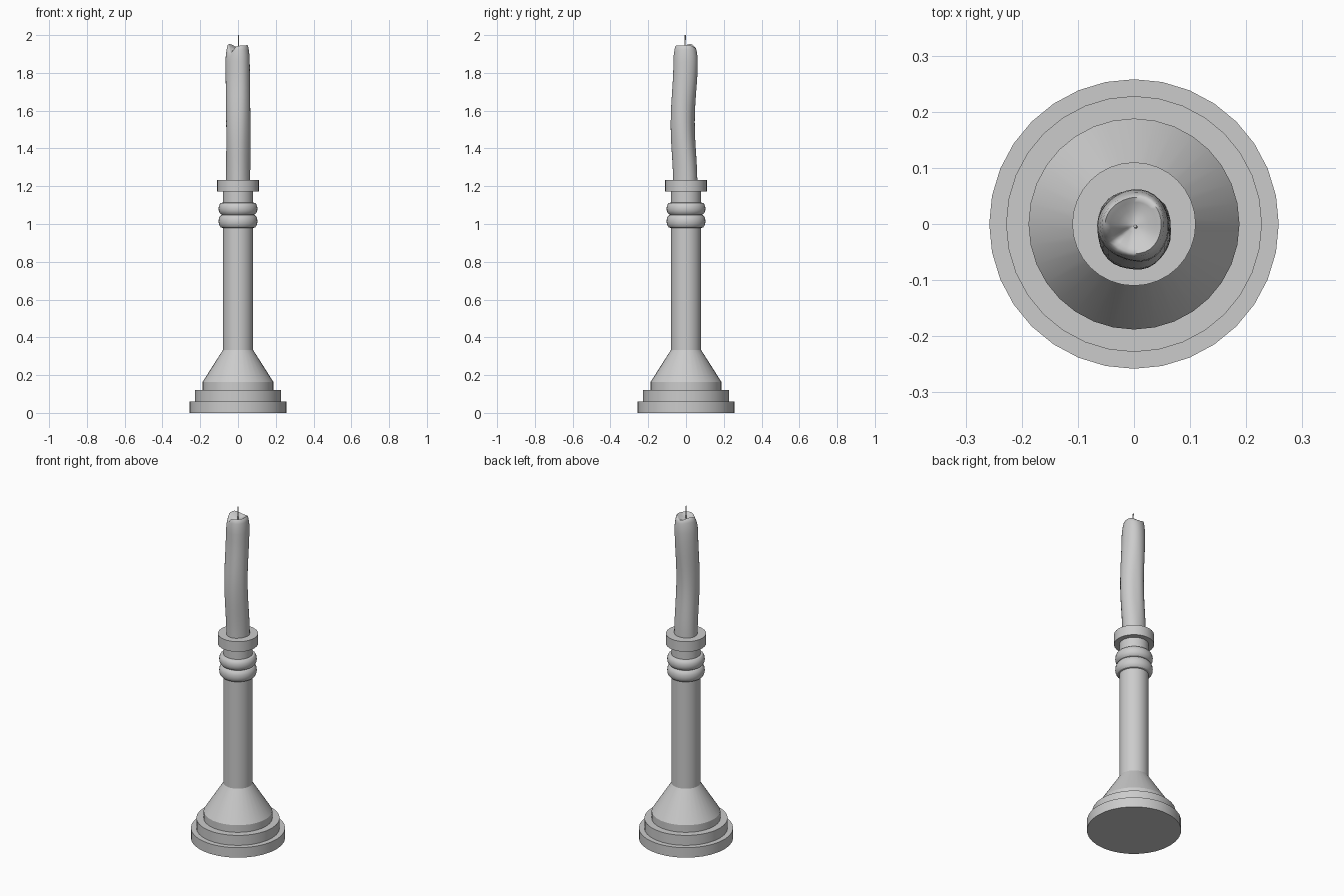
import bpy, bmesh
from math import sin, cos, pi, exp

if "Cube" in bpy.data.objects:
    bpy.data.objects.remove(bpy.data.objects["Cube"])

SIDES = 32


def finish(name, bm, angle):
    bmesh.ops.recalc_face_normals(bm, faces=bm.faces[:])
    me = bpy.data.meshes.new(name)
    bm.to_mesh(me)
    bm.free()
    ob = bpy.data.objects.new(name, me)
    bpy.context.collection.objects.link(ob)
    bpy.ops.object.select_all(action='DESELECT')
    ob.select_set(True)
    bpy.context.view_layer.objects.active = ob
    bpy.ops.object.shade_smooth_by_angle(angle=angle)
    return ob


def loft(name, rings, angle=0.5):
    """Bridge a list of point rings and cap both ends."""
    bm = bmesh.new()
    loops = [[bm.verts.new(p) for p in ring] for ring in rings]
    for a, b in zip(loops, loops[1:]):
        n = len(a)
        for i in range(n):
            j = (i + 1) % n
            bm.faces.new((a[i], a[j], b[j], b[i]))
    bm.faces.new(loops[0][::-1])
    bm.faces.new(loops[-1])
    return finish(name, bm, angle)


def circle(r, z, x=0, y=0, n=SIDES):
    return [(x + r * cos(2 * pi * i / n), y + r * sin(2 * pi * i / n), z)
            for i in range(n)]


def bead(z0, z1, r0, r1, steps=8):
    """Rounded ring profile between two heights."""
    return [(r0 + (r1 - r0) * sin(pi * k / steps),
             (z0 + z1) / 2 - (z1 - z0) / 2 * cos(pi * k / steps))
            for k in range(steps + 1)]


# Turned holder: stepped foot, cone, shaft, two beads, cup
profile = [(.258, 0), (.258, .06), (.228, .06), (.228, .12), (.188, .12),
           (.188, .163), (.08, .333), (.08, .98)]
profile += bead(.98, 1.048, .084, .103)
profile += bead(1.05, 1.113, .084, .103)
profile += [(.08, 1.113), (.08, 1.173), (.11, 1.173), (.11, 1.234)]
loft("candle_holder", [circle(r, z) for r, z in profile])


# Candle: bent wax column with a soft shoulder and a melted, uneven bowl
def bump(a, centre, width):
    d = (a - centre + pi) % (2 * pi) - pi
    return exp(-(d / width) ** 2)


def wax_ring(z, scale, rim=0.0):
    t = (z - 1.22) / .73
    bend = -.014 * sin(pi * min(t * 1.15, 1)) ** 2
    pts = []
    for i in range(SIDES):
        a = 2 * pi * i / SIDES
        r = .064 + .002 * sin(3 * a + 5 * t)
        # run of wax down the front and a shallow groove at the back
        r += .005 * bump(a, -1.2, .4) * sin(pi * t)
        r -= .006 * bump(a, 1.3, .5) * sin(pi * t) ** 2
        r *= scale
        # wavy rim with a notch at the front left
        dz = rim * (.006 * cos(2 * a + .8) + .004 * sin(3 * a)
                    - .026 * bump(a, -2.4, .4))
        pts.append((r * cos(a), r * sin(a) + bend - .002, z + dz))
    return pts


rings = [wax_ring(1.22 + .64 * k / 14, 1) for k in range(15)]
for z, s, rim in ((1.89, .98, .3), (1.92, .92, .6), (1.938, .86, 1),
                  (1.943, .78, 1), (1.938, .64, .9), (1.929, .42, .5),
                  (1.925, .2, .2), (1.924, .05, 0)):
    rings.append(wax_ring(z, s, rim))
loft("candle", rings, 1.2)

# Wick
loft("wick", [circle(.0035, 1.91, .003, -.005, 8),
              circle(.0035, 1.96, .003, -.005, 8),
              circle(.003, 2.0, .002, -.004, 8)])
